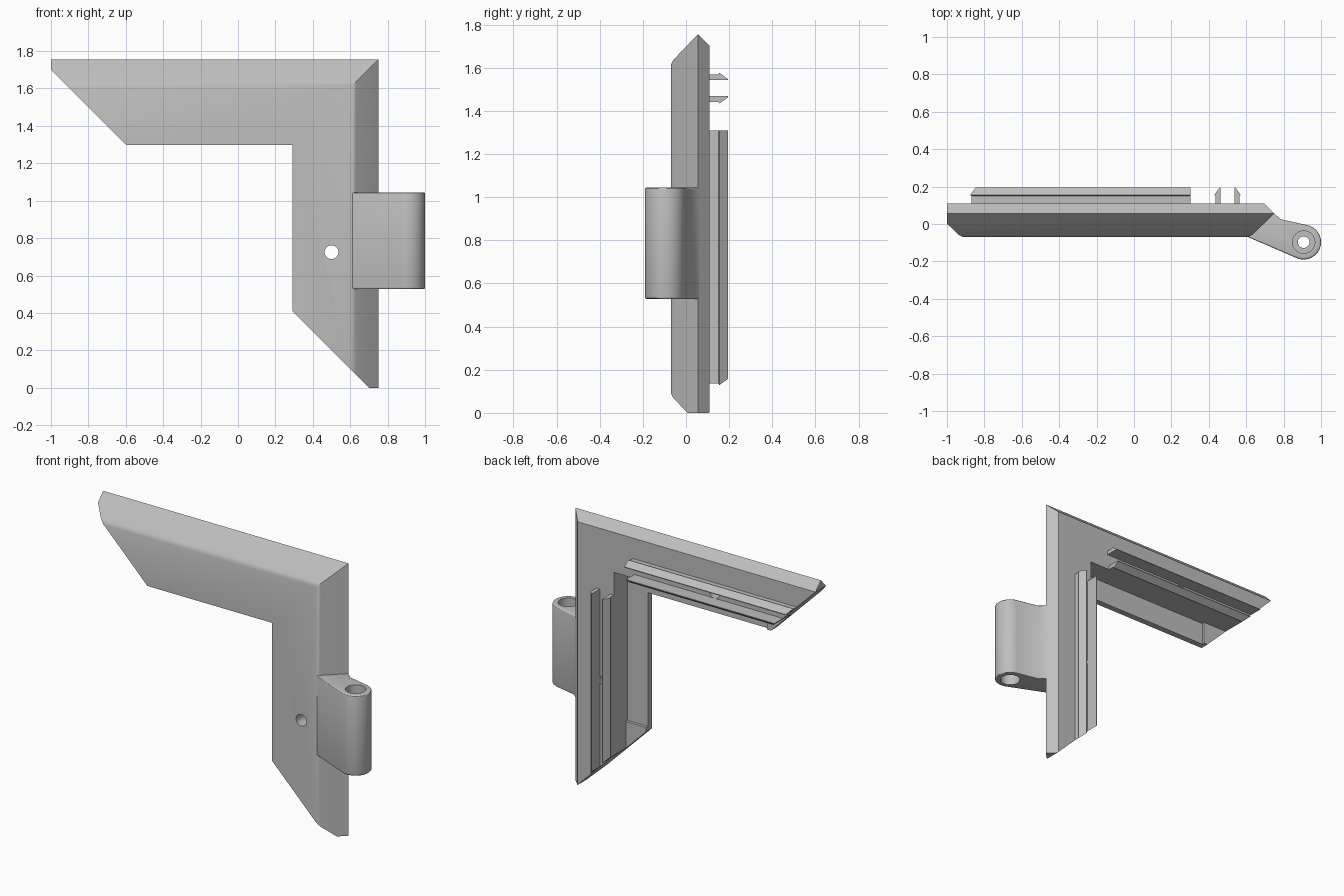
import bpy, bmesh, math
from mathutils import Vector

if "Cube" in bpy.data.objects:
    bpy.data.objects.remove(bpy.data.objects["Cube"], do_unlink=True)

grey = bpy.data.materials.new("plain_grey")
grey.use_nodes = True
colour = (0.52, 0.52, 0.52, 1)
grey.diffuse_color = colour
grey.node_tree.nodes["Principled BSDF"].inputs["Base Color"].default_value = colour

MITRE = 1.005          # z - x along the diagonal of the corner
DIAG = 0.70            # x + z on the slanted end cut


def loft(rings):
    """Closed solid through rings of equal point count."""
    bm = bmesh.new()
    rows = [[bm.verts.new(p) for p in ring] for ring in rings]
    n = len(rows[0])
    for a, b in zip(rows, rows[1:]):
        for i in range(n):
            j = (i + 1) % n
            bm.faces.new((a[i], a[j], b[j], b[i]))
    bm.faces.new(rows[0])
    bm.faces.new(rows[-1])
    bmesh.ops.recalc_face_normals(bm, faces=bm.faces)
    return bm


def trim(bm, point, normal):
    """Cut away everything on the normal side and close the cut."""
    geom = bm.verts[:] + bm.edges[:] + bm.faces[:]
    bmesh.ops.bisect_plane(bm, geom=geom, plane_co=point, plane_no=normal, clear_outer=True)
    bmesh.ops.holes_fill(bm, edges=[e for e in bm.edges if e.is_boundary], sides=0)
    bmesh.ops.recalc_face_normals(bm, faces=bm.faces)


def finish(name, bm):
    mesh = bpy.data.meshes.new(name)
    bm.to_mesh(mesh)
    bm.free()
    mesh.materials.append(grey)
    ob = bpy.data.objects.new(name, mesh)
    bpy.context.collection.objects.link(ob)
    return ob


def activate(ob):
    bpy.ops.object.select_all(action='DESELECT')
    ob.select_set(True)
    bpy.context.view_layer.objects.active = ob


def carve(ob, bm):
    cutter = finish("cutter", bm)
    cutter.hide_render = True
    mod = ob.modifiers.new("carve", 'BOOLEAN')
    mod.operation, mod.solver, mod.object = 'DIFFERENCE', 'EXACT', cutter
    activate(ob)
    bpy.ops.object.modifier_apply(modifier=mod.name)
    bpy.data.objects.remove(cutter, do_unlink=True)


def smooth(ob):
    activate(ob)
    bpy.ops.object.shade_smooth_by_angle(angle=math.radians(30))


def circle(cx, cy, r, n=32):
    return [(cx + r * math.cos(2 * math.pi * i / n), cy + r * math.sin(2 * math.pi * i / n))
            for i in range(n)]


def box(x0, x1, y0, y1, z0, z1):
    return loft([[(x0, y, z0), (x1, y, z0), (x1, y, z1), (x0, y, z1)] for y in (y0, y1)])


def hole(x, z, y0, y1):
    ring = circle(x, z, 0.037)
    return loft([[(a, y, b) for a, b in ring] for y in (y0, y1)])


# Corner body: L-shaped layers, (depth, inset of the outer edge)
layers = [(-0.07, 0.145), (-0.067, 0.134), (-0.058, 0.118), (0.055, 0), (0.11, 0.055)]
rings = []
for y, inset in layers:
    x, z = 0.75 - inset, 0.75 - inset + MITRE
    rings.append([(x, y, z), (-2, y, z), (-2, y, 1.297), (0.292, y, 1.297),
                  (0.292, y, -1), (x, y, -1)])
bm = loft(rings)
trim(bm, (DIAG, 0, 0), (-1, 0, -1))
trim(bm, (-1, 0, 0), (-1, 0, 0))
trim(bm, (0, 0, 0), (0, 0, -1))
body = finish("corner_body", bm)

# Recess behind the inner edge, with a shallower lip at both ends
carve(body, box(-0.57, 0.437, -0.03, 0.5, 0.435, 1.442))
carve(body, box(-3, 0.437, -0.012, 0.6, -1, 1.442))
# Screw hole through the upright, blind hole in the other arm
carve(body, hole(0.5, 0.725, -0.5, 0.5))
carve(body, hole(0.725 - MITRE, 0.5 + MITRE, 0.0, 0.5))
smooth(body)

# Snap rails: barbed strips facing away from each other on both arms
barb = [(0.037, 0.1), (0.063, 0.1), (0.063, 0.15), (0.071, 0.155), (0.042, 0.195), (0.037, 0.195)]
for arm in ("upright", "crossbar"):
    for place, side, end in (("outer", 1, 1.308), ("inner", -1, 1.296)):
        bm = loft([[(0.5 + side * a, y, z) for a, y in barb] for z in (-1, end)])
        trim(bm, (DIAG, 0, 0), (-1, 0, -1))
        if arm == "crossbar":
            for v in bm.verts:
                v.co = Vector((v.co.z - MITRE, v.co.y, v.co.x + MITRE))
            bmesh.ops.recalc_face_normals(bm, faces=bm.faces)
        finish(f"{arm}_{place}_rail", bm)

# Hinge knuckle with a rounded nose
cx, cy, r = 0.907, -0.097, 0.093
outline = [(0.65, 0.05), (0.612, -0.071)]
for i in range(25):
    t = math.radians(-113.5 + i * 190.5 / 24)
    outline.append((cx + r * math.cos(t), cy + r * math.sin(t)))
outline += [(0.785, 0.025), (0.745, 0.06)]
bm = loft([[(x, y, z) for x, y in outline] for z in (0.527, 1.045)])
rims = [e for e in bm.edges if abs(e.verts[0].co.z - e.verts[1].co.z) < 0.001]
bmesh.ops.bevel(bm, geom=rims, offset=0.01, segments=3, profile=0.5, affect='EDGES')
knuckle = finish("hinge_knuckle", bm)

# Pin bore, wider at both ends
steps = [(0.4, 0.06), (0.63, 0.06), (0.63, 0.031), (0.94, 0.031), (0.94, 0.06), (1.2, 0.06)]
carve(knuckle, loft([[(x, y, z) for x, y in circle(cx, cy, rad)] for z, rad in steps]))
smooth(knuckle)
